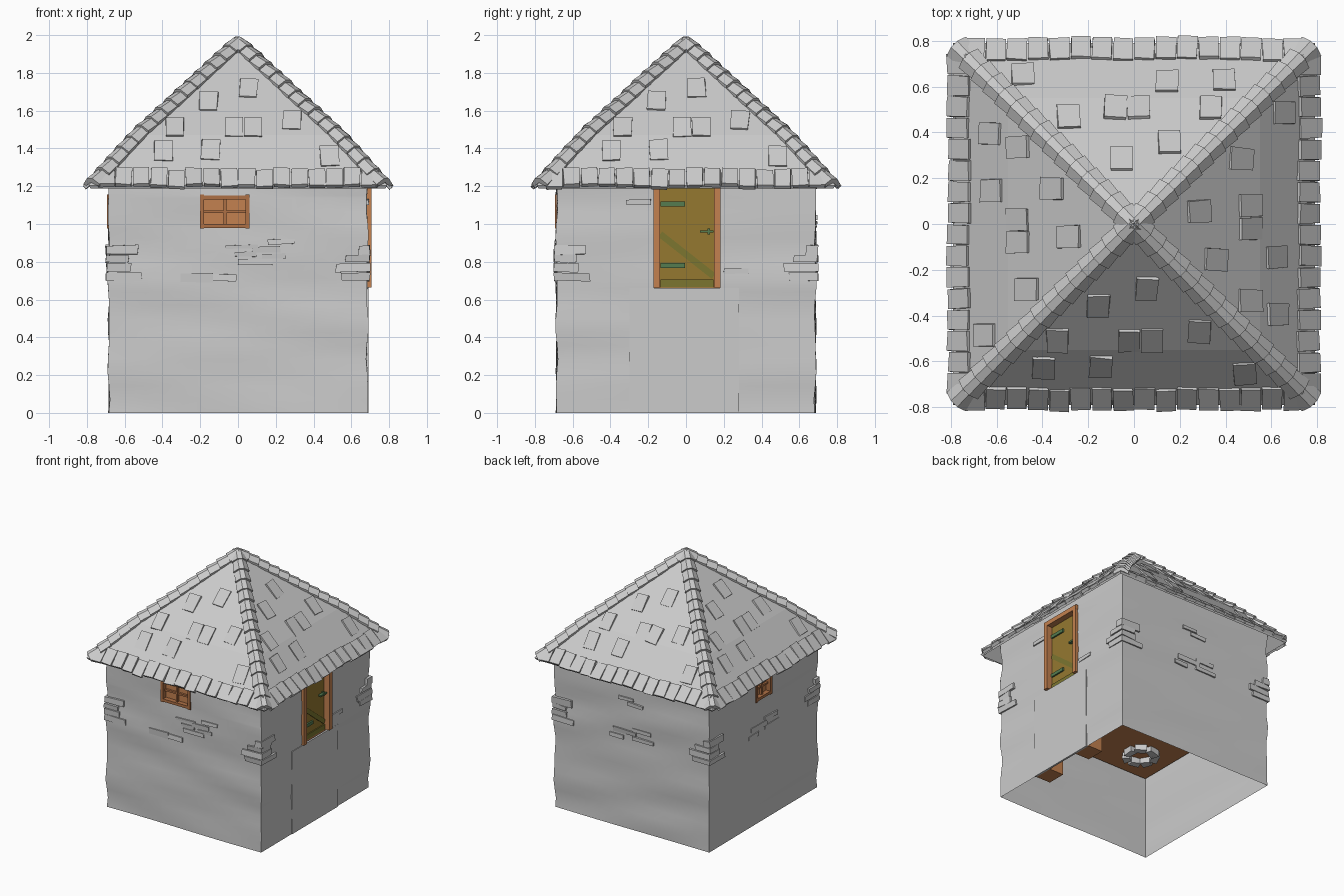
import bpy, bmesh, random
from math import radians, sin, cos, pi, atan2, atan
from mathutils import Matrix, Vector

if "Cube" in bpy.data.objects:
    bpy.data.objects.remove(bpy.data.objects["Cube"])

random.seed(4)
WOOD = (0.55, 0.22, 0.08, 1)
DOOR = (0.3, 0.19, 0.03, 1)
GREEN = (0.09, 0.2, 0.08, 1)
mats = {}


def side(k):
    # Every side is modelled as the front (x = across, y = -outward), then turned
    return Matrix.Rotation(k * pi / 2, 4, 'Z')


def finish(name, bm, color=None, smooth=None):
    bmesh.ops.recalc_face_normals(bm, faces=bm.faces)
    me = bpy.data.meshes.new(name)
    bm.to_mesh(me)
    bm.free()
    ob = bpy.data.objects.new(name, me)
    bpy.context.collection.objects.link(ob)
    if color:
        if color not in mats:
            mats[color] = bpy.data.materials.new("paint_%d" % len(mats))
            mats[color].diffuse_color = color
        me.materials.append(mats[color])
    if smooth:
        bpy.ops.object.select_all(action='DESELECT')
        ob.select_set(True)
        bpy.context.view_layer.objects.active = ob
        bpy.ops.object.shade_smooth_by_angle(angle=radians(smooth))
    return ob


def box(bm, matrix, size, jitter=0.0):
    vs = bmesh.ops.create_cube(bm, size=1)['verts']
    for v in vs:
        v.co = Vector(v.co[i] * size[i] + random.uniform(-jitter, jitter) for i in range(3))
    bmesh.ops.transform(bm, matrix=matrix, verts=vs)


def plate(bm, k, u, z, w, h, r0, r1, turn=0, jitter=0.0):
    # Upright slab on side k between outward distances r0 and r1
    m = side(k) @ Matrix.Translation((u, -(r0 + r1) / 2, z)) @ Matrix.Rotation(turn, 4, 'Y')
    box(bm, m, (w, r1 - r0, h), jitter)


# Walls: gently uneven plaster with openings left out of the grid
H = 0.685
holes = {0: (-0.2, 0.06, 0.98, 1.15), 1: (-0.17, 0.18, 0.66, 1.2), 3: (-0.1, 0.1, 0.98, 1.15)}
bm = bmesh.new()
for k in range(4):
    us = {round(-H + 2 * H * i / 14, 4) for i in range(15)}
    zs = {round(1.28 * i / 18, 4) for i in range(19)}
    u0, u1, z0, z1 = holes.get(k, (9, 9, 9, 9))
    if k in holes:
        us |= {u0, u1}
        zs |= {z0, z1}
    us, zs = sorted(us), sorted(zs)
    grid = [[bm.verts.new(side(k) @ Vector((u, -H, z))) for u in us] for z in zs]
    for j in range(len(zs) - 1):
        for i in range(len(us) - 1):
            cu, cz = (us[i] + us[i + 1]) / 2, (zs[j] + zs[j + 1]) / 2
            if not (u0 < cu < u1 and z0 < cz < z1):
                bm.faces.new((grid[j][i], grid[j][i + 1], grid[j + 1][i + 1], grid[j + 1][i]))
bmesh.ops.remove_doubles(bm, verts=bm.verts, dist=0.0005)
for v in bm.verts:
    x, y, z = v.co
    s = 0.007 * sin(15 * z + 0.6) * sin(3 * x + 2 * y + 1.3) + 0.004 * sin(24 * z + 5 * x)
    v.co.x *= 1 + s
    v.co.y *= 1 + s
finish("walls", bm, smooth=40)

# Exposed bricks in the plaster
bm = bmesh.new()
cluster = [(0.23, 0.905, 0.14, 0.025), (0.02, 0.88, 0.17, 0.02), (0.15, 0.865, 0.15, 0.03),
           (0.04, 0.84, 0.12, 0.025), (0.19, 0.83, 0.12, 0.025), (0.09, 0.8, 0.18, 0.03),
           (-0.22, 0.715, 0.17, 0.045), (-0.07, 0.715, 0.12, 0.04)]
cluster_side = [(0.03, 1.0, 0.14, 0.03), (-0.05, 1.035, 0.13, 0.025), (0.09, 0.8, 0.16, 0.03),
                (-0.06, 0.77, 0.2, 0.035), (0.1, 0.735, 0.18, 0.03), (-0.13, 0.72, 0.12, 0.03)]
pair = [(-0.25, 1.115, 0.13, 0.025), (0.265, 0.75, 0.13, 0.025)]
for k, bricks in enumerate((cluster, pair, cluster_side, cluster_side[2:])):
    for u, z, w, h in bricks:
        plate(bm, k, u, z, w, h, 0.66, 0.694, random.uniform(-0.03, 0.03), 0.003)
for k in range(4):
    for z, a, b, h in ((0.72, 0.15, 0.19, 0.04), (0.768, 0.18, 0.13, 0.045),
                       (0.815, 0.13, 0.12, 0.04), (0.862, 0.06, 0.17, 0.05)):
        m = side(k) @ Matrix.Translation((0.698 - a / 2, -0.698 + b / 2, z))
        box(bm, m, (a, b, h), 0.005)
finish("exposed_bricks", bm)

# Panel below the door with two timber posts behind it
bm = bmesh.new()
plate(bm, 1, -0.01, 0.33, 0.58, 0.66, 0.675, 0.69)
finish("door_base_panel", bm)
bm = bmesh.new()
for u in (-0.22, 0.22):
    plate(bm, 1, u, 0.33, 0.15, 0.66, 0.55, 0.675)
finish("timber_posts", bm, WOOD)

# Upper floor and the stones in its corner
bm = bmesh.new()
box(bm, Matrix.Translation((0, 0, 0.655)), (1.33, 1.33, 0.02))
finish("upper_floor", bm, WOOD)
bm = bmesh.new()
for i in range(7):
    a = i * 2 * pi / 7
    m = Matrix.Translation((-0.4 + 0.1 * cos(a), -0.4 + 0.1 * sin(a), 0.63)) @ Matrix.Rotation(a, 4, 'Z')
    box(bm, m, (0.06, 0.08, 0.06), 0.008)
finish("hearth_stones", bm)

# Windows: frame, cross bars and recessed panes
frame, pane = bmesh.new(), bmesh.new()
for k in (0, 3):
    u0, u1, z0, z1 = holes[k]
    uc, zc, w, h = (u0 + u1) / 2, (z0 + z1) / 2, u1 - u0, z1 - z0
    for s in (-1, 1):
        plate(frame, k, uc + s * (w / 2 - 0.01), zc, 0.022, h + 0.01, 0.63, 0.694)
        plate(frame, k, uc, zc + s * (h / 2 - 0.01), w, 0.022, 0.63, 0.692)
    plate(frame, k, uc, zc, 0.016, h, 0.64, 0.675)
    plate(frame, k, uc, zc, w, 0.014, 0.64, 0.672)
    plate(pane, k, uc, zc, w, h, 0.63, 0.655)
finish("window_frames", frame, (0.42, 0.16, 0.06, 1))
finish("window_panes", pane, WOOD)

# Door with frame, straps, brace and handle
bm = bmesh.new()
for u in (-0.155, 0.165):
    plate(bm, 1, u, 0.94, 0.036, 0.55, 0.62, 0.708)
plate(bm, 1, 0.005, 1.205, 0.36, 0.036, 0.62, 0.708)
finish("door_frame", bm, WOOD)
bm = bmesh.new()
plate(bm, 1, 0.005, 0.925, 0.29, 0.53, 0.63, 0.66)
finish("door_leaf", bm, DOOR)
bm = bmesh.new()
plate(bm, 1, 0.005, 0.835, 0.36, 0.035, 0.655, 0.666, atan2(0.22, 0.28))
plate(bm, 1, 0.005, 0.685, 0.28, 0.04, 0.655, 0.668)
finish("door_brace", bm, (0.2, 0.18, 0.03, 1))
bm = bmesh.new()
for z in (1.105, 0.78):
    plate(bm, 1, -0.07, z, 0.13, 0.026, 0.655, 0.672)
plate(bm, 1, 0.11, 0.96, 0.07, 0.012, 0.66, 0.685)
plate(bm, 1, 0.12, 0.96, 0.012, 0.03, 0.655, 0.68)
finish("door_hinges_and_handle", bm, GREEN)

# Roof: four-sided shell, a little steeper below the kink
EAVE, KINK, TOP = (0.79, 1.205), (0.55, 1.47), 1.977
UPPER = (TOP - KINK[1]) / KINK[0]
LOWER = (KINK[1] - EAVE[1]) / (EAVE[0] - KINK[0])
bm = bmesh.new()
rings = [[bm.verts.new(side(k) @ Vector((r, -r, z))) for k in range(4)] for r, z in (EAVE, KINK)]
top = bm.verts.new((0, 0, TOP))
for k in range(4):
    n = (k + 1) % 4
    bm.faces.new((rings[0][k - 1], rings[0][k], rings[1][k], rings[1][k - 1]))
    bm.faces.new((rings[1][k], rings[1][n], top))
roof = finish("roof", bm)
mod = roof.modifiers.new("thickness", 'SOLIDIFY')
mod.thickness = 0.02
mod.offset = -1


def roof_z(r):
    return TOP - r * UPPER if r < KINK[0] else KINK[1] - (r - KINK[0]) * LOWER


def tile(bm, k, u, r, w, length, thick, lift, tilt=0.0, turn=0.0):
    slope = atan(UPPER if r < KINK[0] else LOWER)
    m = (side(k) @ Matrix.Translation((u, -r, roof_z(r) + lift))
         @ Matrix.Rotation(slope + tilt, 4, 'X') @ Matrix.Rotation(turn, 4, 'Z'))
    box(bm, m, (w, length, thick), 0.003)


# Scattered roof tiles, same layout on all four slopes
bm = bmesh.new()
spots = [(0.055, 0.285), (-0.155, 0.36), (-0.02, 0.51), (0.08, 0.51), (0.285, 0.47),
         (-0.335, 0.51), (-0.395, 0.63), (-0.145, 0.625), (0.485, 0.655)]
for k in range(4):
    for i, (u, r) in enumerate(spots):
        tile(bm, k, u, r, 0.096, 0.135, 0.014, 0.005, 0.04 if i != 2 else 0.1,
             random.uniform(-0.06, 0.06))
finish("roof_tiles", bm)

# Row of tiles along the eaves
bm = bmesh.new()
for k in range(4):
    for i in range(16):
        tile(bm, k, -0.698 + i * 0.093, 0.763 + random.uniform(-0.006, 0.006), 0.086, 0.125, 0.022,
             0.008, random.uniform(-0.12, 0), random.uniform(-0.04, 0.04))
finish("eave_tiles", bm)

# Folded cap tiles along the hips
bm = bmesh.new()
N = 15
for k in range(4):
    for i in range(N):
        ring = []
        for t, lift, grow in ((i / N, 0.016, 0.92), ((i + 1.1) / N, 0.03, 1.08)):
            r = 0.003 + t * 0.778
            z = roof_z(r) + lift + random.uniform(-0.003, 0.003)
            prof = ((-0.055, -0.04), (-0.018, 0), (0.018, 0), (0.055, -0.04),
                    (0.05, -0.06), (0, -0.028), (-0.05, -0.06))
            ring.append([bm.verts.new(side(k) @ Vector((r + s * grow * 0.707 + q * 0.25,
                                                        -r + s * grow * 0.707 - q * 0.25,
                                                        z + q * 0.75))) for s, q in prof])
        a, b = ring
        for j in range(7):
            n = (j + 1) % 7
            bm.faces.new((a[j], a[n], b[n], b[j]))
        bm.faces.new(a[::-1])
        bm.faces.new(b)
finish("hip_tiles", bm)

for m in bpy.data.materials:
    if m.users and not m.is_grease_pencil:
        m.use_nodes = True
        m.node_tree.nodes["Principled BSDF"].inputs["Base Color"].default_value = m.diffuse_color
